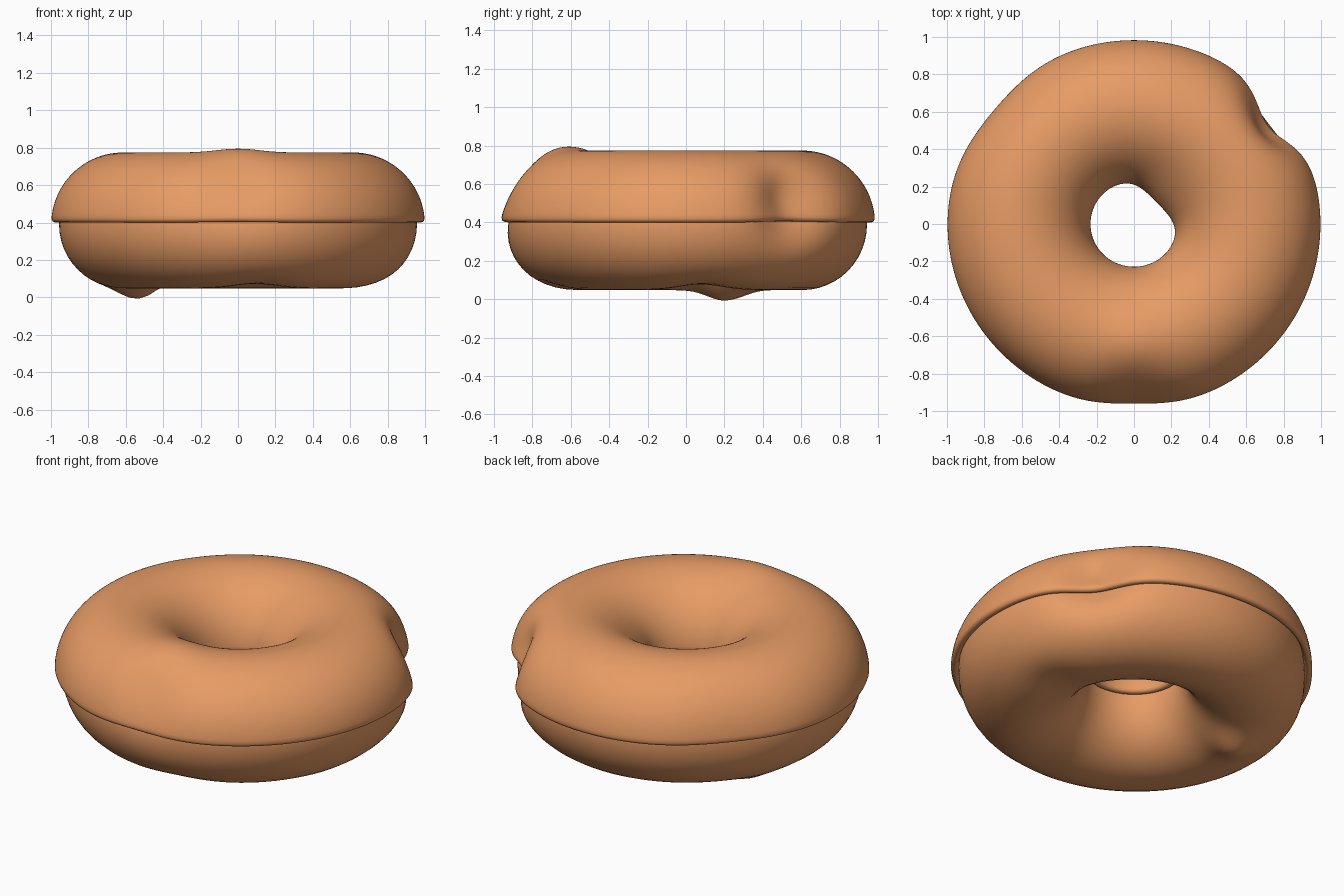
import bpy, bmesh, math
from mathutils import Vector

if "Cube" in bpy.data.objects:
    bpy.data.objects.remove(bpy.data.objects["Cube"])

R, r, ZC, GLAZE = 0.615, 0.342, 0.39, 0.043

# Soft pushes: centre, sphere of influence, offset
PUSHES = [
    ((0.75, 0.56, 0.50), 0.20, (-0.09, -0.085, 0.0)),    # dent in outer side
    ((0.20, 0.19, 0.42), 0.20, (-0.045, -0.045, 0.0)),   # bulge into the hole
    ((0.0, -0.89, 0.60), 0.22, (0.0, 0.045, 0.0)),       # flattened front
    ((0.0, -0.64, 0.75), 0.16, (0.0, 0.0, 0.022)),       # front top bump
    ((-0.53, 0.20, 0.05), 0.13, (0.0, 0.0, -0.058)),     # bump underneath
    ((0.10, -0.62, 0.05), 0.16, (0.0, 0.0, 0.025)),      # hollow underneath, front
    ((0.62, 0.08, 0.05), 0.16, (0.0, 0.0, 0.03)),        # hollow underneath, right
    ((-0.73, 0.60, 0.45), 0.30, (0.02, -0.018, 0.0)),    # flatter back left
]


def shape(theta, phi):
    rad = R + r * math.cos(phi)
    p = Vector((rad * math.cos(theta), 0.985 * rad * math.sin(theta), ZC + r * math.sin(phi)))
    out = p.copy()
    for c, s, d in PUSHES:
        out += Vector(d) * math.exp(-(p - Vector(c)).length_squared / (s * s))
    return out


def ring(name, phis, closed, color, nu=120):
    bm = bmesh.new()
    rows = [[bm.verts.new(shape(math.tau * i / nu, f)) for f in phis] for i in range(nu)]
    n = len(phis)
    for i in range(nu):
        a, b = rows[i], rows[(i + 1) % nu]
        for j in range(n if closed else n - 1):
            k = (j + 1) % n
            bm.faces.new((a[j], b[j], b[k], a[k])).smooth = True
    me = bpy.data.meshes.new(name)
    bm.to_mesh(me)
    bm.free()
    ob = bpy.data.objects.new(name, me)
    bpy.context.collection.objects.link(ob)
    mat = bpy.data.materials.new(name + "_colour")
    mat.diffuse_color = color
    mat.use_nodes = True
    mat.node_tree.nodes["Principled BSDF"].inputs["Base Color"].default_value = mat.diffuse_color
    me.materials.append(mat)
    return ob


COL = (0.80, 0.33, 0.13, 1)

# Dough ring
ring("dough", [math.tau * j / 48 for j in range(48)], True, COL)

# Glaze shell over the upper half, with a thick rounded rim
icing = ring("icing", [0.02 + (math.pi - 0.04) * j / 30 for j in range(31)], False, COL)
sol = icing.modifiers.new("thickness", 'SOLIDIFY')
sol.thickness = GLAZE
sol.offset = 1
sub = icing.modifiers.new("round", 'SUBSURF')
sub.levels = sub.render_levels = 1
